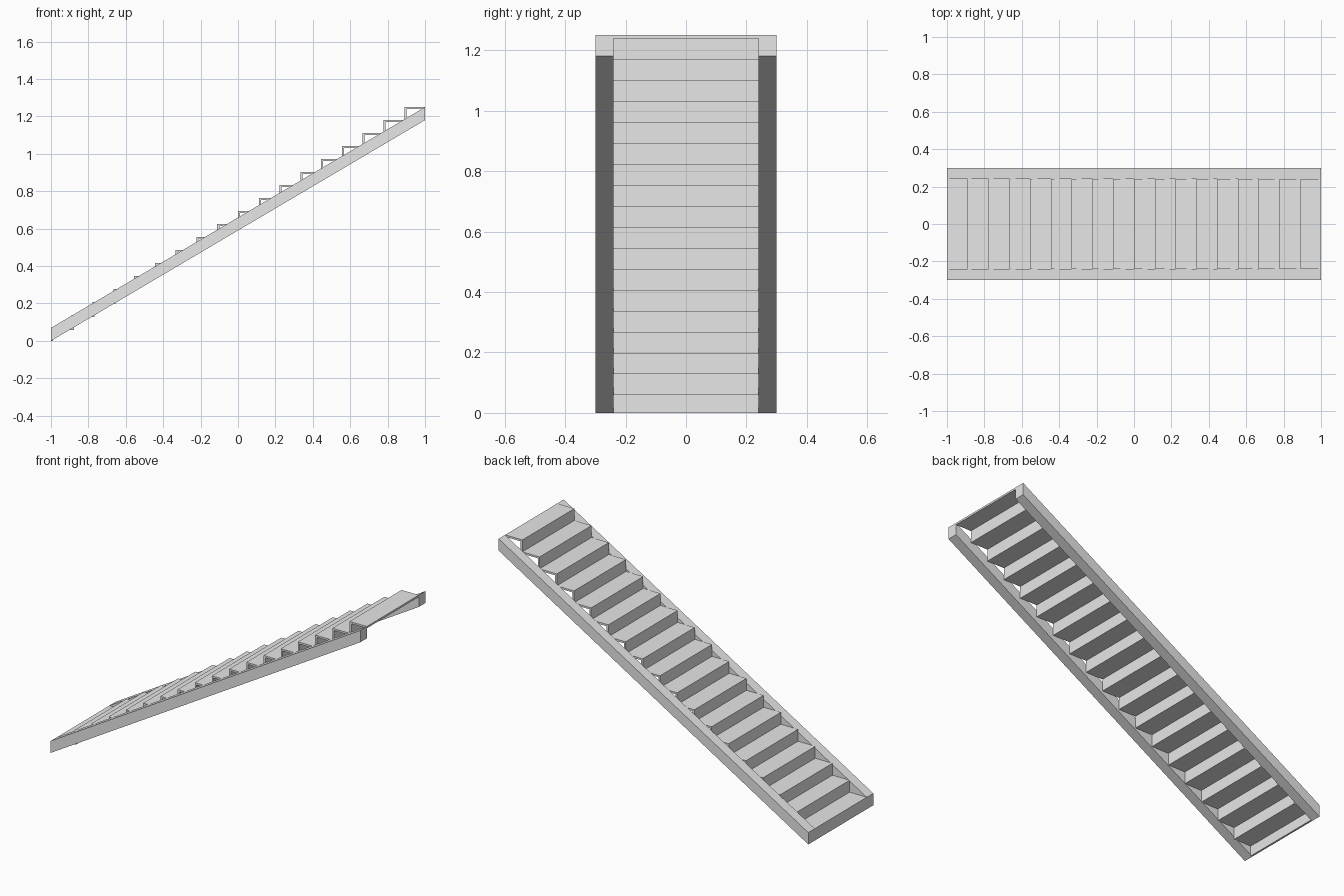
import bpy

cube = bpy.data.objects.get("Cube")
if cube:
    bpy.data.objects.remove(cube, do_unlink=True)

STEPS = 18
LENGTH, HEIGHT = 2.0, 1.25
RUN, RISE = LENGTH / STEPS, HEIGHT / STEPS
PLATE = 0.011           # thickness of treads and risers
INNER, OUTER = 0.24, 0.30

grey = bpy.data.materials.new("light_grey")
grey.use_nodes = True
colour = (0.8, 0.8, 0.8, 1)
grey.diffuse_color = colour
grey.node_tree.nodes["Principled BSDF"].inputs["Base Color"].default_value = colour


def extrude_profile(name, profile, y0, y1):
    """Solid from an x-z outline (counter-clockwise seen from the front)."""
    n = len(profile)
    verts = [(x, y, z) for y in (y0, y1) for x, z in profile]
    faces = [tuple(range(n)), tuple(reversed(range(n, 2 * n)))]
    faces += [(i, i + n, (i + 1) % n + n, (i + 1) % n) for i in range(n)]
    mesh = bpy.data.meshes.new(name)
    mesh.from_pydata(verts, [], faces)
    mesh.materials.append(grey)
    obj = bpy.data.objects.new(name, mesh)
    bpy.context.collection.objects.link(obj)
    return obj


def plate(name, x0, x1, z0, z1):
    return extrude_profile(name, [(x0, z0), (x1, z0), (x1, z1), (x0, z1)], -INNER, INNER)


# Sloping side beams
half = LENGTH / 2
beam = [(-half, 0), (half, HEIGHT - RISE), (half, HEIGHT), (-half, RISE)]
extrude_profile("front_stringer", beam, -OUTER, -INNER)
extrude_profile("back_stringer", beam, INNER, OUTER)

# Thin folded steps, open underneath
for k in range(STEPS):
    x, top = -half + k * RUN, (k + 1) * RISE
    plate(f"tread_{k + 1}", x, x + RUN, top - PLATE, top)
    plate(f"riser_{k + 1}", x, x + PLATE, max(0, top - RISE - PLATE), top - PLATE)
